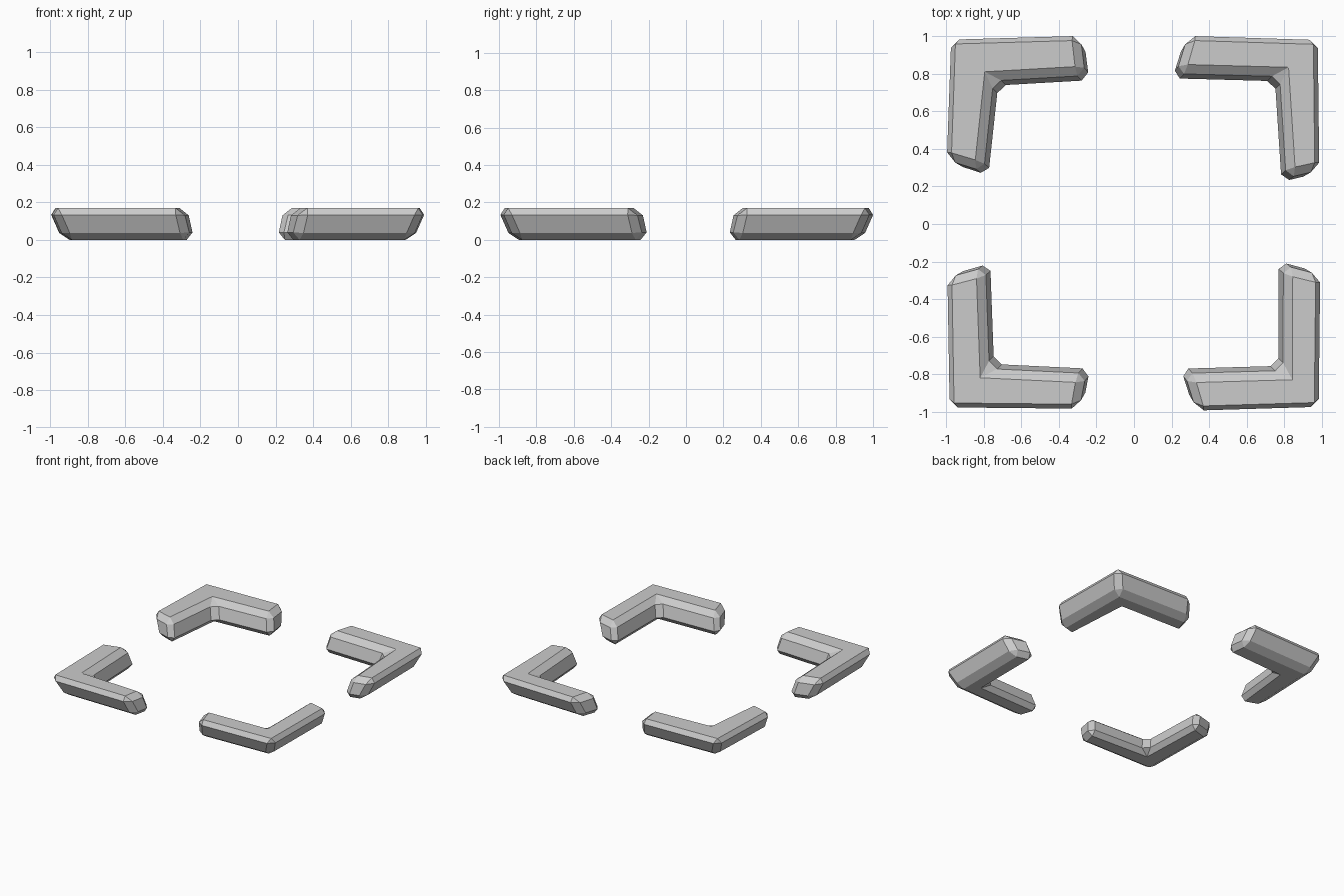
import bpy, bmesh

if "Cube" in bpy.data.objects:
    bpy.data.objects.remove(bpy.data.objects["Cube"])

HEIGHT, BEVEL = 0.17, 0.04

# How far each outline corner leans outward from bottom to top
LEAN = [(.075, .075), (.04, .075), (.04, .045), (.045, .045), (.045, .04), (.075, .04)]

# Per bracket: mirror signs and L outline at z = 0.13 (outer corner, x-leg end,
# inner corner, y-leg end), as distances from the centre
BRACKETS = {
    "back_left_bracket": (-1, 1, [(.972, .980), (.285, 1.0), (.26, .79),
                                  (.748, .762), (.80, .28), (.995, .34)]),
    "back_right_bracket": (1, 1, [(.977, .978), (.285, 1.0), (.225, .80),
                                  (.775, .785), (.81, .245), (.985, .285)]),
    "front_left_bracket": (-1, -1, [(.980, .975), (.29, .982), (.255, .795),
                                    (.770, .770), (.79, .23), (.992, .285)]),
    "front_right_bracket": (1, -1, [(.982, .972), (.33, .992), (.27, .795),
                                    (.793, .780), (.795, .22), (.99, .27)]),
}


def make_bracket(name, sx, sy, outline):
    bm = bmesh.new()

    def ring(z):
        t = (z - 0.13) / HEIGHT
        return [bm.verts.new((sx * (x + dx * t), sy * (y + dy * t), z))
                for (x, y), (dx, dy) in zip(outline, LEAN)]

    # Leaning L-shaped prism
    low, high = ring(0), ring(HEIGHT)
    bm.faces.new(low)
    bm.faces.new(high)
    for i in range(6):
        j = (i + 1) % 6
        bm.faces.new((low[i], low[j], high[j], high[i]))
    bmesh.ops.recalc_face_normals(bm, faces=bm.faces[:])

    # Single chamfer on every edge
    bmesh.ops.bevel(bm, geom=bm.edges[:], offset=BEVEL, offset_type='OFFSET',
                    segments=1, profile=0.5, affect='EDGES', clamp_overlap=False)
    bmesh.ops.recalc_face_normals(bm, faces=bm.faces[:])
    mesh = bpy.data.meshes.new(name)
    bm.to_mesh(mesh)
    bm.free()
    bpy.context.collection.objects.link(bpy.data.objects.new(name, mesh))


for name, (sx, sy, outline) in BRACKETS.items():
    make_bracket(name, sx, sy, outline)
